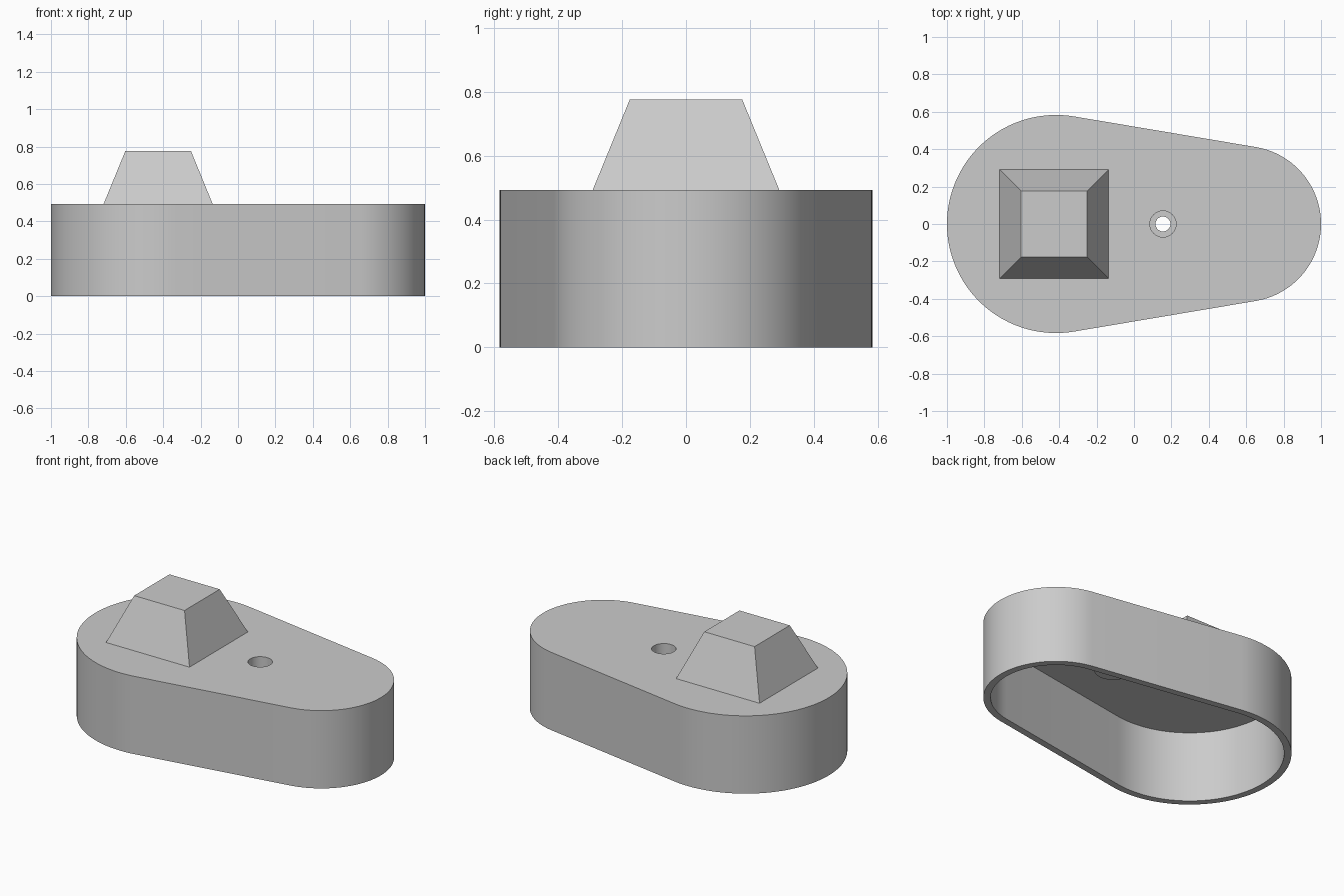
import bpy, bmesh, math

cube = bpy.data.objects.get("Cube")
if cube:
    bpy.data.objects.remove(cube, do_unlink=True)

HEIGHT, CEILING, WALL = 0.492, 0.45, 0.042
BIG_X, BIG_R = -0.417, 0.583
SMALL_X, SMALL_R = 0.583, 0.417
HOLE_X, HOLE_R, BORE_R, BOSS_R = 0.155, 0.07, 0.04, 0.11

grey = bpy.data.materials.new("light grey")
grey.use_nodes = True
colour = (0.6, 0.6, 0.6, 1)
grey.diffuse_color = colour
grey.node_tree.nodes["Principled BSDF"].inputs["Base Color"].default_value = colour


def finish(bm, name):
    """Turn a bmesh into a shaded object."""
    bmesh.ops.recalc_face_normals(bm, faces=bm.faces[:])
    mesh = bpy.data.meshes.new(name)
    bm.to_mesh(mesh)
    bm.free()
    mesh.materials.append(grey)
    obj = bpy.data.objects.new(name, mesh)
    bpy.context.collection.objects.link(obj)
    bpy.ops.object.select_all(action='DESELECT')
    obj.select_set(True)
    bpy.context.view_layer.objects.active = obj
    bpy.ops.object.shade_smooth_by_angle(angle=math.radians(30))
    return obj


def arc(cx, r, start, end, n):
    return [(cx + r * math.cos(start + (end - start) * i / n),
             r * math.sin(start + (end - start) * i / n)) for i in range(n + 1)]


def outline(inset):
    """Two circles of different size joined by their tangents."""
    a = math.acos((BIG_R - SMALL_R) / (SMALL_X - BIG_X))
    a = math.pi - (math.pi - a)
    return (arc(SMALL_X, SMALL_R - inset, -a, a, 40)
            + arc(BIG_X, BIG_R - inset, a, 2 * math.pi - a, 56))


def circle(r, n=40):
    return arc(HOLE_X, r, 0, 2 * math.pi, n)[:-1]


def ring(bm, points, z):
    verts = [bm.verts.new((x, y, z)) for x, y in points]
    edges = [bm.edges.new((v, verts[(i + 1) % len(verts)])) for i, v in enumerate(verts)]
    return verts, edges


def bridge(bm, a, b):
    n = len(a[0])
    for i in range(n):
        j = (i + 1) % n
        bm.faces.new((a[0][i], a[0][j], b[0][j], b[0][i]))


# Hollow housing: outer wall, bottom rim, inner wall, top plate with hole
bm = bmesh.new()
top = ring(bm, outline(0), HEIGHT)
bottom = ring(bm, outline(0), 0)
rim = ring(bm, outline(WALL), 0)
ceiling = ring(bm, outline(WALL), CEILING)
for a, b in ((top, bottom), (bottom, rim), (rim, ceiling)):
    bridge(bm, a, b)
for edge_loop, r, z in ((top, HOLE_R, HEIGHT), (ceiling, BOSS_R, CEILING)):
    hole = ring(bm, circle(r), z)
    bmesh.ops.triangle_fill(bm, use_beauty=True, edges=edge_loop[1] + hole[1],
                            normal=(0, 0, 1))
finish(bm, "housing")

# Stepped screw hole with its boss under the top plate
bm = bmesh.new()
profile = ((HOLE_R, HEIGHT), (HOLE_R, 0.38), (BORE_R, 0.38),
           (BORE_R, 0.34), (BOSS_R, 0.34), (BOSS_R, CEILING))
rings = [ring(bm, circle(r), z) for r, z in profile]
for a, b in zip(rings, rings[1:]):
    bridge(bm, a, b)
finish(bm, "screw_boss")

# Tapered square block on top
bm = bmesh.new()
block = []
for half, z in ((0.292, HEIGHT), (0.176, 0.775)):
    corners = [(-0.427 + sx * half, sy * half)
               for sx, sy in ((-1, -1), (1, -1), (1, 1), (-1, 1))]
    block.append(ring(bm, corners, z))
    bm.faces.new(block[-1][0])
bridge(bm, *block)
finish(bm, "tapered_block")
